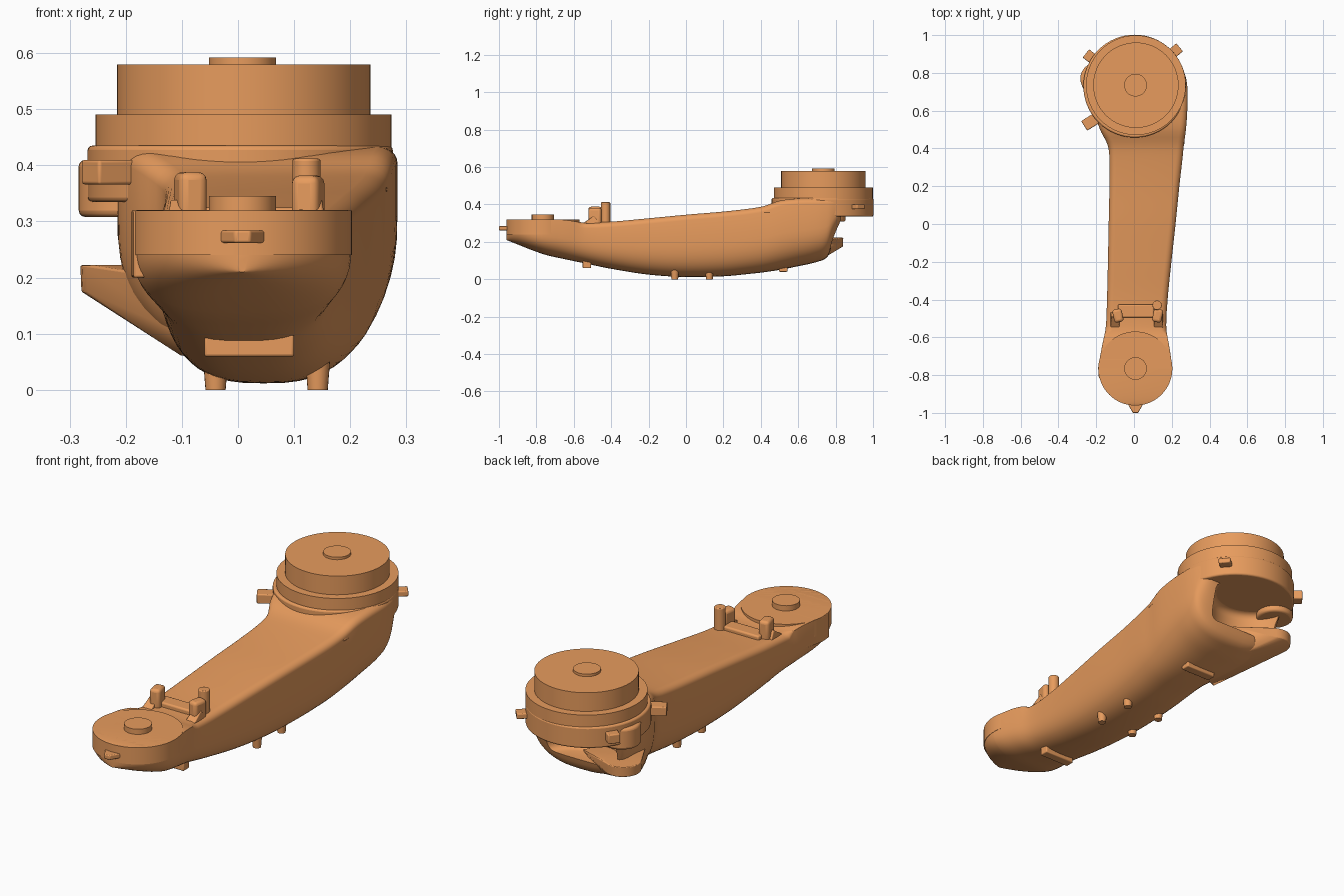
import bpy, bmesh, math
from mathutils import Vector, Matrix

if "Cube" in bpy.data.objects:
    bpy.data.objects.remove(bpy.data.objects["Cube"])

mat = bpy.data.materials.new("orange_paint")
mat.diffuse_color = (0.8, 0.33, 0.11, 1)
mat.use_nodes = True
mat.node_tree.nodes["Principled BSDF"].inputs["Base Color"].default_value = mat.diffuse_color


def finish(bm, name, bevel=0.0):
    bmesh.ops.recalc_face_normals(bm, faces=bm.faces)
    me = bpy.data.meshes.new(name)
    bm.to_mesh(me)
    bm.free()
    ob = bpy.data.objects.new(name, me)
    bpy.context.collection.objects.link(ob)
    me.materials.append(mat)
    if bevel:
        m = ob.modifiers.new("bevel", 'BEVEL')
        m.width, m.segments, m.limit_method = bevel, 3, 'ANGLE'
    return ob


def disc(name, x, y, z0, z1, r, r0=None, n=64, bevel=0.0):
    bm = bmesh.new()
    bmesh.ops.create_cone(bm, cap_ends=True, segments=n, radius1=r0 or r, radius2=r,
                          depth=z1 - z0, matrix=Matrix.Translation((x, y, (z0 + z1) / 2)))
    return finish(bm, name, bevel)


def box(name, c, size, rz=0.0, rx=0.0, bevel=0.005):
    bm = bmesh.new()
    bmesh.ops.create_cube(bm, size=1, matrix=Matrix.Translation(c) @ Matrix.Rotation(math.radians(rz), 4, 'Z')
                          @ Matrix.Rotation(math.radians(rx), 4, 'X') @ Matrix.Diagonal((*size, 1)))
    return finish(bm, name, bevel)


def hull(name, pts, bevel=0.0):
    bm = bmesh.new()
    for p in pts:
        bm.verts.new(p)
    res = bmesh.ops.convex_hull(bm, input=bm.verts)
    loose = [v for v in bm.verts if not v.link_faces]
    bmesh.ops.delete(bm, geom=loose, context='VERTS')
    bmesh.ops.dissolve_limit(bm, angle_limit=0.02, verts=bm.verts, edges=bm.edges)
    return finish(bm, name, bevel)


def ring(x, y, z, r, n=24):
    return [(x + r * math.cos(2 * math.pi * i / n), y + r * math.sin(2 * math.pi * i / n), z) for i in range(n)]


# Arm body: stations of y, left x, right x, bottom z, top z
ST = [(-.96, -.19, .2, .21, .32), (-.765, -.188, .202, .135, .32), (-.65, -.17, .187, .108, .318),
      (-.55, -.15, .171, .087, .304), (-.4, -.143, .178, .056, .308), (-.2, -.138, .198, .025, .326),
      (0, -.134, .22, .012, .345), (.2, -.13, .24, .016, .362), (.35, -.13, .257, .03, .379),
      (.42, -.14, .264, .038, .392), (.5, -.18, .275, .05, .42), (.6, -.21, .282, .07, .432),
      (.7, -.215, .284, .093, .434), (.76, -.215, .278, .125, .434), (.79, -.212, .27, .21, .434),
      (.84, -.2, .25, .325, .434)]


def sample(y, k):
    i = max(j for j in range(len(ST) - 1) if ST[j][0] <= y + 1e-6)
    def slope(j):
        a, b = max(j - 1, 0), min(j + 1, len(ST) - 1)
        return (ST[b][k] - ST[a][k]) / (ST[b][0] - ST[a][0])
    p, q = ST[i], ST[i + 1]
    h = q[0] - p[0]
    t = (y - p[0]) / h
    return ((2*t**3 - 3*t*t + 1) * p[k] + (t**3 - 2*t*t + t) * h * slope(i)
            + (3*t*t - 2*t**3) * q[k] + (t**3 - t*t) * h * slope(i + 1))


def section(y, xl, xr, zb, zt):
    cx, hw, h = (xl + xr) / 2, (xr - xl) / 2, zt - zb
    zm = zb + .66 * h
    rx, rz = min(.035, hw * .4), min(.03, h * .2)
    if y < -.57:
        rx = rz = .001
    pts = []
    for i in range(29):  # rounded belly
        a = math.pi * i / 28
        c, s = math.cos(a), math.sin(a)
        pts.append((cx + hw * math.copysign(abs(c) ** .72, c), y, zm - (zm - zb) * s ** .72))
    for side, steps in ((-1, range(7)), (1, range(6, -1, -1))):  # shoulders
        for i in steps:
            a = math.pi / 2 * i / 6
            pts.append((cx + side * (hw - rx + rx * math.cos(a)), y, zt - rz + rz * math.sin(a)))
    return pts


bm = bmesh.new()
rows = []
for a in range(4, 90, 6):  # round nose
    y = -.765 - .195 * math.cos(math.radians(a))
    w = .195 * math.sin(math.radians(a))
    rows.append(section(y, .007 - w, .007 + w, sample(y, 3), .32))
y = -.765
while y < .84:
    rows.append(section(y, *[sample(y, k) for k in (1, 2, 3, 4)]))
    y += .025 if y < .69 else .01
rows = [[bm.verts.new(p) for p in r] for r in rows]
for r, s in zip(rows, rows[1:]):
    for i in range(len(r)):
        j = (i + 1) % len(r)
        bm.faces.new((r[i], r[j], s[j], s[i]))
bm.faces.new(rows[0])
bm.faces.new(rows[-1])
body = finish(bm, "arm_body")

# Scooped pocket under the head
cut = disc("pocket_cutter", 0, .86, .17, .336, .2, bevel=.03)
cut.hide_render = True
m = body.modifiers.new("pocket", 'BOOLEAN')
m.operation, m.object, m.solver = 'DIFFERENCE', cut, 'EXACT'
bpy.context.view_layer.objects.active = body
bpy.ops.object.modifier_apply(modifier="pocket")
bpy.data.objects.remove(cut)

# Turning head and its stacked discs
disc("head_neck", .004, .73, .335, .435, .272, bevel=.008)
disc("head_ring", .01, .735, .43, .491, .264)
disc("head_cap", .01, .735, .48, .58, .226)
disc("head_pin", .008, .735, .57, .592, .06, n=40)

# Small end joint
disc("end_disc", .007, -.765, .24, .32, .196)
disc("end_pin", .008, -.765, .31, .345, .06, n=40)
hull("end_tab", [(x, y, z) for z in (.262, .284) for x, y in ((-.04, -.94), (.056, -.94), (.022, -1), (-.006, -1))], .004)
hull("end_side_cover", [(x, y, z) for z in (.2, .32) for x, y in
                        ((-.186, -.815), (-.19, -.76), (-.17, -.66), (-.1, -.66), (-.1, -.8), (-.165, -.815))], .004)

# Hooked cable opening: upper boss and lower lug that grows out of the belly
disc("upper_boss", -.2, .77, .308, .41, .084, n=40, bevel=.012)
hull("lower_lug", ring(-.2, .76, .222, .081) + ring(-.2, .76, .175, .079)
     + [(-.1, .45, .06), (-.12, .45, .2), (0, .5, .054), (0, .66, .086), (-.06, .72, .104),
        (.03, .74, .2), (-.1, .42, .1)], .01)

# Head tabs
box("head_tab_front", (-.215, .55, .388), (.115, .06, .044), rz=32)
box("head_tab_left", (-.225, .88, .388), (.075, .055, .044), rz=-38)
box("head_tab_right", (.205, .905, .388), (.095, .055, .026), rz=40)
box("side_mark", (.262, .445, .357), (.012, .06, .01), rz=-5)

# Cable bracket
disc("bracket_post", .122, -.43, .28, .412, .025, n=24, bevel=.004)
box("bracket_bar", (.01, -.46, .31), (.19, .07, .03), bevel=.008)
for name, x, top, rz in (("bracket_clip_left", -.085, .388, 12), ("bracket_clip_right", .125, .382, -12)):
    box(name, (x, -.485, (top + .28) / 2), (.05, .07, top - .28), rz=rz, bevel=.014)
for name, x, s in (("bracket_rib_left", -.1, 1), ("bracket_rib_right", .13, -1)):
    hull(name, [(x - .025, -.55, .3), (x + .025, -.55, .3), (x - .02, -.49, .34),
                (x + .02, -.49, .34), (x - .025, -.46, .29), (x + .025, -.46, .29)], .004)

# Pegs and bars on the belly
for x in (-.04, .142):
    for y in (-.06, .125):
        disc("belly_peg", x, y, 0, .05, .022, r0=.018, n=20)
box("belly_bar_front", (.02, -.53, .079), (.16, .045, .04))
box("belly_bar_back", (.05, .52, .06), (.16, .045, .04))

# Smooth shading with crisp edges
bpy.ops.object.select_all(action='DESELECT')
for ob in bpy.data.objects:
    ob.select_set(True)
bpy.ops.object.shade_smooth_by_angle(angle=math.radians(35))
